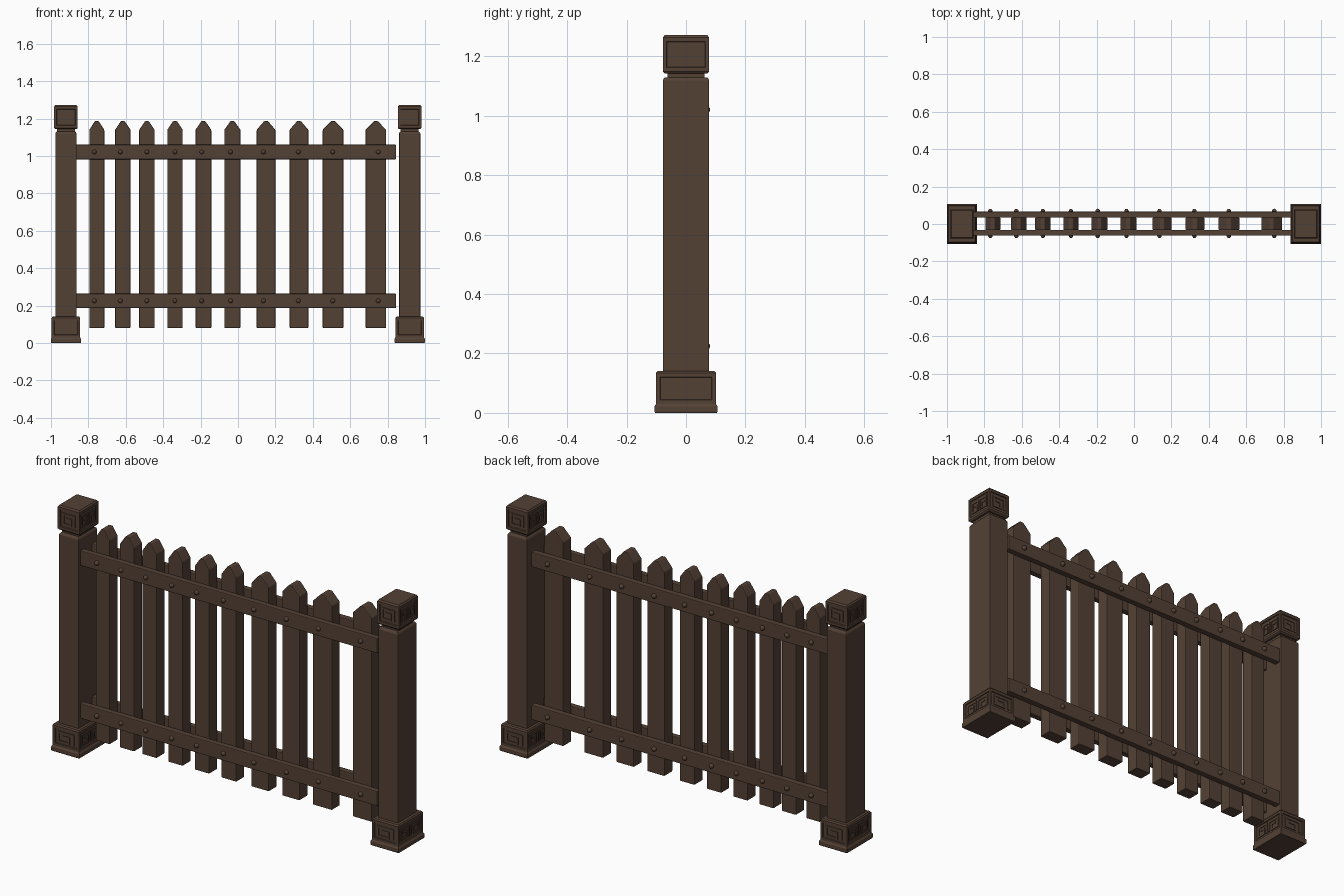
import bpy, bmesh
from mathutils import Matrix

if "Cube" in bpy.data.objects:
    bpy.data.objects.remove(bpy.data.objects["Cube"])

wood = bpy.data.materials.new("dark brown wood")
wood.diffuse_color = (0.088, 0.053, 0.036, 1)
wood.use_nodes = True
wood.node_tree.nodes["Principled BSDF"].inputs["Base Color"].default_value = wood.diffuse_color


def finish(name, bm, bevel=0.0):
    bmesh.ops.recalc_face_normals(bm, faces=bm.faces)
    me = bpy.data.meshes.new(name)
    bm.to_mesh(me)
    bm.free()
    me.materials.append(wood)
    ob = bpy.data.objects.new(name, me)
    bpy.context.collection.objects.link(ob)
    if bevel:
        m = ob.modifiers.new("soft edges", 'BEVEL')
        m.width, m.segments, m.limit_method = bevel, 2, 'ANGLE'
    return ob


def add_box(bm, lo, hi):
    c = [(a + b) / 2 for a, b in zip(lo, hi)]
    s = [abs(b - a) for a, b in zip(lo, hi)]
    bmesh.ops.create_cube(bm, size=1, matrix=Matrix.Translation(c) @ Matrix.Diagonal((*s, 1)))


def stack(name, cx, sections, panel=0.0, bevel=0.0):
    """Loft rectangles (z, half x, half y); optionally sink a panel in tall sides."""
    bm = bmesh.new()
    rings = [[bm.verts.new((cx + sx * hx, sy * hy, z))
              for sx, sy in ((-1, -1), (1, -1), (1, 1), (-1, 1))] for z, hx, hy in sections]
    for a, b in zip(rings, rings[1:]):
        for i in range(4):
            j = (i + 1) % 4
            bm.faces.new((a[i], a[j], b[j], b[i]))
    bm.faces.new(rings[0])
    bm.faces.new(rings[-1])
    bmesh.ops.recalc_face_normals(bm, faces=bm.faces)
    if panel:
        sides = [f for f in bm.faces if abs(f.normal.z) < 0.01
                 and max(v.co.z for v in f.verts) - min(v.co.z for v in f.verts) > 0.06]
        bmesh.ops.inset_individual(bm, faces=sides, thickness=panel)
        bmesh.ops.inset_individual(bm, faces=sides, thickness=0.003, depth=-0.005)
    return finish(name, bm, bevel)


# Square spiral, in panel coordinates from -1 to 1
SPIRAL = [(-.78, -.72), (-.78, .72), (.78, .72), (.78, -.72), (-.3, -.72), (-.3, .15), (.3, .15)]


def carving(name, cx, cz, hx, hy, pz, margin):
    """Raised spiral strips inside the sunken panels on all four sides."""
    bm = bmesh.new()
    t = 0.0042

    def spiral(u0, pu, flip, place):
        pts = [(u0 + flip * u * pu, cz + v * pz) for u, v in SPIRAL]
        for (u1, v1), (u2, v2) in zip(pts, pts[1:]):
            place(min(u1, u2) - t, max(u1, u2) + t, min(v1, v2) - t, max(v1, v2) + t)

    for s in (-1, 1):
        spiral(cx, hx - margin, s, lambda a, b, c, d: add_box(
            bm, (a, s * (hy - 0.008), c), (b, s * (hy - 0.001), d)))
        half = (hy - margin) / 2
        for k in (-1, 1):
            spiral(k * half, half, k, lambda a, b, c, d: add_box(
                bm, (cx + s * (hx - 0.008), a, c), (cx + s * (hx - 0.001), b, d)))
    finish(name, bm)


# Posts with carved base and cap
for side, cx in (("left", -0.92), ("right", 0.918)):
    stack(side + "_post_base", cx, [(0, .079, .104), (.005, .081, .106), (.022, .081, .106),
          (.03, .076, .101), (.134, .076, .101), (.141, .071, .096)], panel=0.018)
    carving(side + "_base_carving", cx, .082, .076, .101, .033, .021)
    stack(side + "_post_shaft", cx, [(.13, .057, .078), (1.12, .057, .078),
          (1.13, .052, .073)], bevel=0.004)
    stack(side + "_post_neck", cx, [(1.12, .048, .062), (1.155, .048, .062)])
    stack(side + "_post_cap", cx, [(1.143, .057, .071), (1.15, .063, .078),
          (1.264, .063, .078), (1.272, .057, .072)], panel=0.018)
    carving(side + "_cap_carving", cx, 1.207, .063, .078, .036, .021)

# Rails in front of and behind the pickets
for face, y0, y1 in (("front", -.062, -.031), ("back", .034, .066)):
    for level, z0, z1 in (("lower", .187, .264), ("upper", .982, 1.06)):
        bm = bmesh.new()
        add_box(bm, (-.88, y0, z0), (.845, y1, z1))
        finish(f"{face}_{level}_rail", bm, 0.004)

# Pointed pickets: (left edge, right edge, bolt x)
PICKETS = [(-.795, -.715, -.768), (-.657, -.575, -.629), (-.528, -.446, -.487),
           (-.378, -.296, -.337), (-.227, -.143, -.194), (-.073, .013, -.04),
           (.1, .2, .136), (.276, .376, .323), (.453, .563, .507), (.682, .792, .75)]
for i, (x0, x1, bx) in enumerate(PICKETS, 1):
    bm = bmesh.new()
    mid = (x0 + x1) / 2
    outline = [(x0, .08), (x1, .08), (x1, 1.14), (mid + .01, 1.186), (mid - .01, 1.186), (x0, 1.14)]
    f = bm.faces.new([bm.verts.new((x, -.033, z)) for x, z in outline])
    ext = bmesh.ops.extrude_face_region(bm, geom=[f])["geom"]
    bmesh.ops.translate(bm, vec=(0, .068, 0),
                        verts=[v for v in ext if isinstance(v, bmesh.types.BMVert)])
    finish(f"picket_{i}", bm, 0.004)

    # Round bolt heads on both rails, both sides
    bm = bmesh.new()
    for z in (.225, 1.021):
        for y in (-.06, .066):
            bmesh.ops.create_uvsphere(bm, u_segments=12, v_segments=8, radius=.0125,
                                      matrix=Matrix.Translation((bx, y, z)) @ Matrix.Diagonal((1, 1.25, 1, 1)))
    ob = finish(f"picket_{i}_bolts", bm)
    ob.data.shade_smooth()
